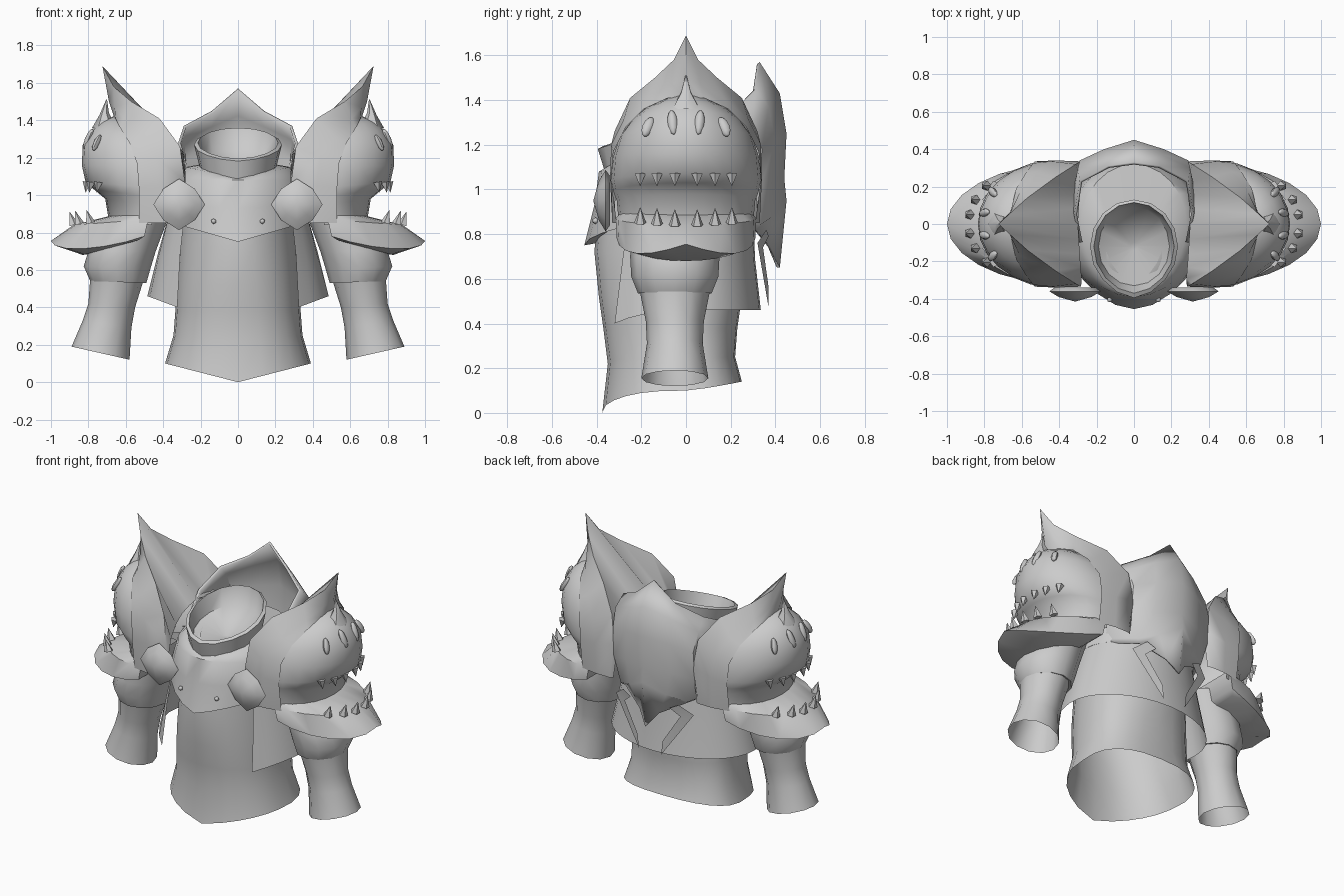
import bpy, bmesh, math
from mathutils import Vector, Matrix

cube = bpy.data.objects.get("Cube")
if cube:
    bpy.data.objects.remove(cube, do_unlink=True)

grey = bpy.data.materials.new("plain grey")
grey.use_nodes = True
COL = (0.6, 0.6, 0.6, 1)
grey.diffuse_color = COL
grey.node_tree.nodes["Principled BSDF"].inputs["Base Color"].default_value = COL
parts = []


def finish(name, bm, mirror=False):
    bmesh.ops.remove_doubles(bm, verts=bm.verts, dist=0.0005)
    bmesh.ops.recalc_face_normals(bm, faces=bm.faces)
    me = bpy.data.meshes.new(name)
    bm.to_mesh(me)
    bm.free()
    me.materials.append(grey)
    ob = bpy.data.objects.new(name, me)
    bpy.context.collection.objects.link(ob)
    if mirror:
        ob.modifiers.new("mirror", 'MIRROR')
    parts.append(ob)
    return ob


def loft(name, rings, closed=True, caps=(False, False), mirror=False):
    """Skin rows of points; optionally close rows and cap the first and last."""
    bm = bmesh.new()
    rows = [[bm.verts.new(p) for p in r] for r in rings]
    n = len(rows[0])
    for a, b in zip(rows, rows[1:]):
        for i in range(n if closed else n - 1):
            j = (i + 1) % n
            bm.faces.new((a[i], a[j], b[j], b[i]))
    for want, row in zip(caps, (rows[0], rows[-1])):
        if want:
            bm.faces.new(row)
    return finish(name, bm, mirror)


def body_ring(rx, front, back, z, t0=0, t1=360, n=24, dip=0, lift=0, point=0, box=1.0):
    """Oval round the body; angle 0 is the front. dip lowers the front in a V,
    lift raises the back, point sharpens the front, box below 1 squares the corners."""
    pts = []
    count = n if t1 - t0 == 360 else n + 1
    for i in range(count):
        t = math.radians(t0 + (t1 - t0) * i / n)
        c, s = math.cos(t), math.sin(t)
        cb, sb = (math.copysign(abs(v) ** box, v) for v in (c, s))
        y = front * cb if c > 0 else -back * cb
        if c > 0:
            y -= point * c ** 8
            z_off = -dip * (1 - abs(sb))
        else:
            z_off = -lift * c
        pts.append((rx * sb, y, z + z_off))
    return pts


# Undershirt with a flared hem that dips at the front
loft("undershirt", [
    body_ring(.39, -.35, .25, .1, dip=.1, lift=.04, point=.025, box=.8),
    body_ring(.345, -.34, .22, .25, dip=.03, point=.01, box=.8),
    body_ring(.335, -.37, .23, .38, box=.85),
    body_ring(.33, -.39, .25, .52, box=.9),
    body_ring(.315, -.41, .27, .72),
    body_ring(.30, -.40, .27, .85)])

# Chest plate rising to the neck, pointed at the bottom of the front
loft("chest_plate", [
    body_ring(.36, -.40, .28, .87, dip=.11),
    body_ring(.385, -.42, .30, .86, dip=.11, point=.035),
    body_ring(.38, -.41, .33, .95, dip=.02),
    body_ring(.34, -.39, .34, 1.08),
    body_ring(.28, -.36, .32, 1.15, dip=.06),
    body_ring(.17, -.30, .06, 1.17, dip=.08)])

# Vest, open at the front, flaring down to the hem
loft("vest", [
    body_ring(.375, -.40, .30, .88, 50, 310),
    body_ring(.43, -.41, .31, .68, 46, 314),
    body_ring(.485, -.43, .335, .46, 42, 318, dip=.18)], closed=False)


# Gorget ring, low at the front and high at the back
def collar(rx, ry, z, tilt, point=0):
    return [(x, y - .12, z + tilt * y / ry)
            for x, y, _ in body_ring(rx, -ry, ry, 0, n=16, point=point)]


loft("gorget", [
    collar(.20, .24, 1.13, .06), collar(.235, .25, 1.27, .08, .025),
    collar(.215, .235, 1.28, .08, .015), collar(.19, .21, 1.18, .06),
    collar(.02, .02, 1.12, .0)], caps=(False, True))

# Tall back hood with wrapped sides, tapering to one tip below
hood = loft("back_hood", [
    [(0, .33, 1.57), (.14, .31, 1.45), (.29, .23, 1.37), (.32, .05, 1.28), (.29, -.1, 1.17)],
    [(0, .42, 1.43), (.15, .37, 1.37), (.30, .30, 1.30), (.33, .08, 1.22), (.30, -.1, 1.12)],
    [(0, .45, 1.25), (.16, .40, 1.22), (.29, .34, 1.18), (.34, .1, 1.12), (.31, -.1, 1.05)],
    [(0, .44, 1.05), (.16, .39, 1.03), (.29, .33, 1.0), (.35, .1, .97), (.32, -.1, .97)],
    [(0, .45, .95), (.13, .39, .88), (.24, .33, .84), (.35, .1, .9), (.33, -.1, .92)],
    [(0, .42, .65), (.07, .38, .74), (.22, .31, .82), (.35, .1, .87), (.33, -.1, .9)]],
    closed=False, mirror=True)
sol = hood.modifiers.new("thickness", 'SOLIDIFY')
sol.thickness = .015
sol.offset = -1 if hood.data.polygons[0].normal.y > 0 else 1

# Bent pointed tails beside the hood tip
loft("back_tail", [
    [(.20, .36, .82), (.28, .32, .76), (.08, .37, .47)],
    [(.14, .37, .79), (.20, .345, .74), (.09, .37, .56)]], closed=False, mirror=True)

# Faceted round studs on the chest
bm = bmesh.new()
prev = None
tip = bm.verts.new((.315, -.415, .95))
for r, y in ((.08, -.39), (.125, -.36), (.10, -.34)):
    row = []
    for k in range(8):
        a = math.pi / 4 * k
        rr = r * (1.1 if k % 2 == 0 else .95)
        row.append(bm.verts.new((.315 + rr * math.cos(a), y, .95 + rr * math.sin(a))))
    for k in range(8):
        j = (k + 1) % 8
        bm.faces.new((tip, row[k], row[j]) if prev is None else (prev[k], row[k], row[j], prev[j]))
    prev = row
bm.faces.new(prev)
finish("chest_stud", bm, True)

# Small rivets on the chest
bm = bmesh.new()
bmesh.ops.create_icosphere(bm, subdivisions=1, radius=.015,
                           matrix=Matrix.Translation((.13, -.405, .86)))
finish("chest_rivet", bm, True)


# Arms: tilted oval rings down from the shoulder
def arm_ring(x0, x1, z0, z1, ry, cy=-.05, n=12):
    out = []
    for k in range(n):
        a = 2 * math.pi * k / n
        f = (1 + math.cos(a)) / 2
        out.append((x0 + (x1 - x0) * f, cy + ry * math.sin(a), z0 + (z1 - z0) * f))
    return out


loft("upper_sleeve", [
    arm_ring(.38, .74, .86, .86, .19), arm_ring(.44, .80, .70, .70, .20),
    arm_ring(.47, .825, .60, .62, .195), arm_ring(.49, .79, .53, .54, .165),
    arm_ring(.53, .76, .54, .55, .13)], mirror=True)
loft("forearm", [
    arm_ring(.50, .79, .56, .56, .16), arm_ring(.55, .80, .40, .42, .13),
    arm_ring(.57, .83, .29, .33, .125), arm_ring(.58, .89, .12, .19, .15)],
    mirror=True)


# Shoulder shell: sloping inner face, creased crest up to the horn, outer flank down to the brow
def arch(half):
    return [(x, -y, z) for x, y, z in reversed(half[1:])] + half


loft("shoulder_shell", [arch(h) for h in (
    [(.30, 0, 1.24), (.295, .08, 1.23), (.29, .16, 1.21), (.285, .23, 1.17),
     (.28, .29, 1.10), (.28, .315, 1.0), (.30, .32, .85)],
    [(.725, 0, 1.69), (.665, .055, 1.58), (.57, .14, 1.50), (.42, .25, 1.41),
     (.31, .32, 1.26), (.285, .335, 1.08), (.32, .33, .85)],
    [(.69, 0, 1.50), (.66, .065, 1.47), (.61, .17, 1.41), (.52, .28, 1.31),
     (.44, .335, 1.2), (.42, .34, 1.05), (.42, .33, .85)],
    [(.66, 0, 1.41), (.655, .08, 1.41), (.63, .19, 1.36), (.58, .27, 1.28),
     (.54, .325, 1.17), (.53, .335, 1.04), (.53, .31, .85)])], closed=False, mirror=True)


# Beast head: D-shaped rows facing outward; sag lowers the corners
def snout(x0, x1, w, zb, zf, p=1.0, sag=0, n=12):
    out = []
    for k in range(n + 1):
        a = math.pi * (k / n - .5)
        c = max(math.cos(a), 0) ** p
        out.append((x0 + (x1 - x0) * c, w * math.sin(a),
                    zb + (zf - zb) * c - sag * math.sin(2 * abs(a))))
    return out


loft("beast_head", [
    snout(.52, .65, .08, 1.40, 1.43), snout(.52, .73, .18, 1.36, 1.39),
    snout(.50, .78, .24, 1.31, 1.35), snout(.48, .83, .295, 1.24, 1.27),
    snout(.46, .835, .325, 1.15, 1.16), snout(.46, .815, .335, 1.04, 1.07),
    snout(.46, .77, .325, .99, 1.03), snout(.46, .71, .31, .95, .98),
    snout(.46, .69, .30, .84, .86)], closed=False, caps=(True, False), mirror=True)
loft("beast_jaw", [
    snout(.48, .68, .29, .90, .89), snout(.48, .88, .315, .87, .84, 1.1),
    snout(.50, 1.0, .31, .78, .755, 1.2, .05), snout(.53, .83, .27, .76, .68),
    snout(.53, .70, .10, .76, .70)], caps=(False, True), mirror=True)


# Cones for teeth, each from a base point to a tip
def spikes(name, items):
    bm = bmesh.new()
    for base, tip, r in items:
        d = Vector(tip) - Vector(base)
        m = (Matrix.Translation((Vector(base) + Vector(tip)) / 2)
             @ d.to_track_quat('Z', 'Y').to_matrix().to_4x4())
        bmesh.ops.create_cone(bm, cap_ends=True, segments=5, radius1=r, radius2=.001,
                              depth=d.length, matrix=m)
    finish(name, bm, True)


upper, lower = [], []
for s in (-1, 1):
    for y, xu, xl, zl in ((.05, .805, .88, .85), (.13, .785, .85, .855), (.205, .745, .79, .86)):
        upper.append(((xu, s * y, 1.07), (xu + .01, s * y, 1.015), .026))
        lower.append(((xl, s * y, zl - .01), (xl + .02, s * y, zl + .06), .028))
spikes("upper_teeth", upper)
spikes("lower_teeth", lower)

# Brow horn with a bent tip
loft("brow_horn", [arm_ring(.65, .78, 1.36, 1.36, .07, 0, 6),
                   arm_ring(.69, .74, 1.44, 1.43, .025, 0, 6),
                   arm_ring(.70, .705, 1.51, 1.51, .003, 0, 6)], caps=(False, True), mirror=True)

# Slanted eyelids and nostrils, shallow on the face
bm = bmesh.new()
for s in (-1, 1):
    for x, y, z, sy, sz, tilt in ((.755, .17, 1.28, .025, .05, .4), (.80, .06, 1.30, .022, .06, -.1)):
        bmesh.ops.create_uvsphere(bm, u_segments=8, v_segments=6, radius=1,
                                  matrix=Matrix.Translation((x, s * y, z))
                                  @ Matrix.Rotation(s * tilt, 4, 'X')
                                  @ Matrix.Rotation(-.4, 4, 'Y')
                                  @ Matrix.Diagonal((.018, sy, sz, 1)))
finish("eye_bulges", bm, True)

# Smooth shading with sharp edges kept
bpy.ops.object.select_all(action='DESELECT')
for ob in parts:
    ob.select_set(True)
bpy.context.view_layer.objects.active = parts[0]
bpy.ops.object.shade_smooth_by_angle(angle=math.radians(50))
